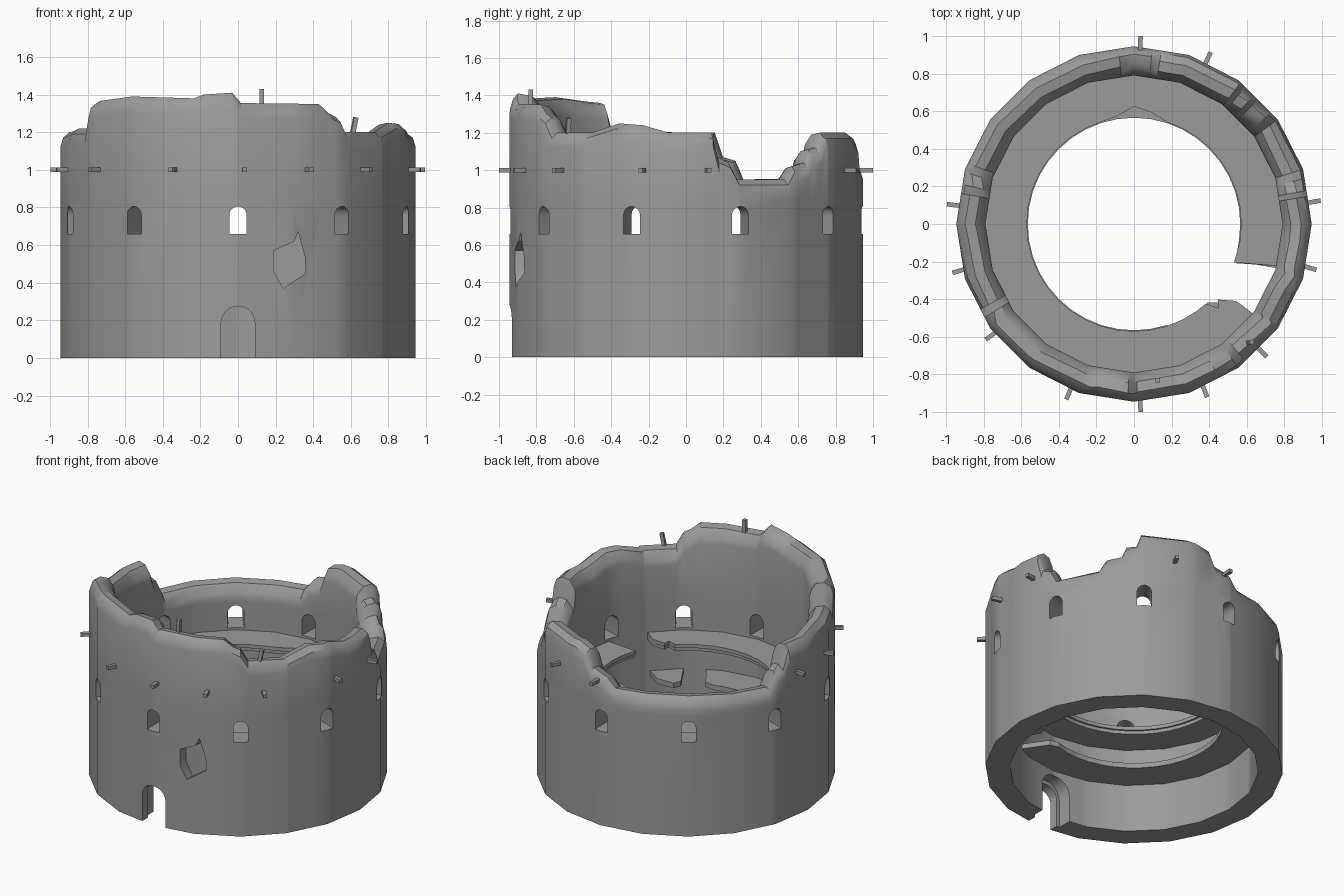
import bpy, bmesh, math, random
from math import sin, cos, pi, radians
from mathutils import Matrix, Vector

random.seed(4)
cube = bpy.data.objects.get("Cube")
if cube:
    bpy.data.objects.remove(cube)

stone = bpy.data.materials.new("grey_stone")
stone.use_nodes = True
colour = (0.33, 0.33, 0.33, 1)
stone.diffuse_color = colour
stone.node_tree.nodes["Principled BSDF"].inputs["Base Color"].default_value = colour

R_OUT, R_IN, SIDES = 0.945, 0.79, 20


def make(name, bm):
    bmesh.ops.recalc_face_normals(bm, faces=bm.faces[:])
    mesh = bpy.data.meshes.new(name)
    bm.to_mesh(mesh)
    bm.free()
    mesh.materials.append(stone)
    ob = bpy.data.objects.new(name, mesh)
    bpy.context.collection.objects.link(ob)
    return ob


def smooth(ob, angle=35):
    bpy.ops.object.select_all(action="DESELECT")
    ob.select_set(True)
    bpy.context.view_layer.objects.active = ob
    bpy.ops.object.shade_smooth_by_angle(angle=radians(angle))


def polar(r, deg, z):
    return Vector((r * cos(radians(deg)), r * sin(radians(deg)), z))


def on_polygon(r, deg):
    """Radius of a 20-sided ring at an angle."""
    step = 360 / SIDES
    return r * cos(pi / SIDES) / cos(radians(deg % step - step / 2))


def loft(bm, loops, closed):
    """Join equal cross-sections into a solid, as a ring or with end caps."""
    rows = [[bm.verts.new(p) for p in loop] for loop in loops]
    n = len(rows[0])
    pairs = list(zip(rows, rows[1:])) + ([(rows[-1], rows[0])] if closed else [])
    for a, b in pairs:
        for i in range(n):
            j = (i + 1) % n
            bm.faces.new((a[i], a[j], b[j], b[i]))
    if not closed:
        bm.faces.new(rows[0])
        bm.faces.new(rows[-1])


# Broken wall top: (angle, height), front at 270
crest = [(0, 1.2), (9, 1.2), (11, 1.07), (15, 1.04), (18, 0.95), (36, 0.95),
         (39, 1.02), (45, 1.04), (47, 1.11), (51, 1.12), (53, 1.2), (75, 1.2),
         (81, 1.17), (84, 1.06), (91, 1.03), (95, 0.96), (126, 0.96), (160, 0.95),
         (163, 1.05), (167, 1.07), (170, 1.2), (183, 1.2), (198, 1.22), (209, 1.22),
         (212, 1.36), (231, 1.39), (255, 1.38), (258, 1.4), (268, 1.41),
         (271, 1.355), (299, 1.35), (303, 1.3), (306, 1.28), (309, 1.2),
         (325, 1.2), (336, 1.25), (345, 1.24), (354, 1.2), (360, 1.2)]


def crest_height(deg):
    for (a, za), (b, zb) in zip(crest, crest[1:]):
        if a <= deg <= b:
            return za + (zb - za) * (deg - a) / (b - a)


angles = sorted({a % 360 for a, _ in crest} | set(range(0, 360, 360 // SIDES)))
loops = []
for a in angles:
    t = crest_height(a)
    w = random.uniform(-0.012, 0.012)
    section = [(R_OUT, 0), (R_OUT, 0.84), (R_OUT, t - 0.08), (R_OUT - 0.015, t - 0.03),
               (R_OUT - 0.05 + w, t), (R_IN + 0.05 + w, t - 0.01),
               (R_IN + 0.01, t - 0.06), (R_IN, t - 0.1), (R_IN, 0.84), (R_IN, 0)]
    loops.append([polar(on_polygon(r, a), a, z) for r, z in section])
bm = bmesh.new()
loft(bm, loops, True)
wall = make("round_wall", bm)


# Arched openings
def arch(half, z0, z1, steps=8):
    spring = z1 - half
    pts = [(-half, z0), (half, z0)]
    return pts + [(half * cos(pi * i / steps), spring + half * sin(pi * i / steps))
                  for i in range(steps + 1)]


def radial_prism(bm, deg, near, far):
    """Solid between two outlines given as (radius, outline)."""
    out = Vector((cos(radians(deg)), sin(radians(deg)), 0))
    side = Vector((-out.y, out.x, 0))
    loft(bm, [[out * r + side * u + Vector((0, 0, z)) for u, z in pts]
              for r, pts in (near, far)], False)


cutters = []
bm = bmesh.new()
for i in range(10):
    radial_prism(bm, i * 36 - 90, (0.7, arch(0.056, 0.655, 0.815)),
                 (1.1, arch(0.04, 0.66, 0.8)))
cutters.append(make("window_cutter", bm))

bm = bmesh.new()
radial_prism(bm, -90, (0.6, arch(0.09, -0.1, 0.275, 12)), (1.1, arch(0.09, -0.1, 0.275, 12)))
cutters.append(make("door_cutter", bm))
bm = bmesh.new()
radial_prism(bm, -90, (0.6, arch(0.112, -0.12, 0.3, 12)), (0.87, arch(0.112, -0.12, 0.3, 12)))
cutters.append(make("door_rebate_cutter", bm))

# Shallow patch of fallen masonry beside the door
patch = [(0.19, 0.57), (0.19, 0.46), (0.24, 0.37), (0.36, 0.45), (0.355, 0.54), (0.32, 0.67), (0.3, 0.62)]
bm = bmesh.new()
radial_prism(bm, -90, (0.845, patch), (1.1, patch))
cutters.append(make("patch_cutter", bm))

for c in cutters:
    c.hide_render = True
    mod = wall.modifiers.new(c.name, "BOOLEAN")
    mod.operation = "DIFFERENCE"
    mod.solver = "EXACT"
    mod.object = c
graph = bpy.context.evaluated_depsgraph_get()
cut_mesh = bpy.data.meshes.new_from_object(wall.evaluated_get(graph))
wall.modifiers.clear()
wall.data = cut_mesh
for c in cutters:
    bpy.data.objects.remove(c)
smooth(wall)


# Ruined ring floors, each a strip of (inner radius, inner angle, outer angle)
def floor_arc(name, strip, top, thick):
    bm = bmesh.new()
    loft(bm, [[polar(r, a, top - thick), polar(r, a, top),
               polar(0.815, b, top), polar(0.815, b, top - thick)]
              for r, a, b in strip], False)
    return make(name, bm)


def strip(r, start, end, chips={}):
    return [(chips.get(a, r), a, a) for a in range(start, end + 1, 9)]


chips = {81: 0.6, 90: 0.625, 99: 0.58}
upper = [(0.57, -21, -16)] + strip(0.57, -9, 306, chips)
upper += [(0.57, 312, 312), (0.63, 315, 316), (0.6, 318, 319), (0.68, 323, 323)]
floor_arc("upper_floor", upper, 0.64, 0.025)
floor_arc("upper_floor_base", [(r + 0.012, a, b) for r, a, b in upper], 0.616, 0.025)
lower = [(0.575, -20, -17)] + strip(0.565, -9, 288) + [(0.6, 293, 296)]
floor_arc("lower_floor", lower, 0.37, 0.035)
floor_arc("lower_floor_fragment", [(0.6, 308, 306), (0.57, 313, 314), (0.66, 321, 322)], 0.37, 0.035)


# Stubs of beams sticking out of the wall
def stub(name, centre, direction, length, width=0.024):
    bm = bmesh.new()
    turn = Vector(direction).to_track_quat("Z", "Y").to_matrix().to_4x4()
    scale = Matrix.Diagonal((width, width, length, 1))
    bmesh.ops.create_cube(bm, size=1, matrix=Matrix.Translation(centre) @ turn @ scale)
    make(name, bm)


for i, a in enumerate([88, 66, 7, -14, -45, -67, -88, -111, -142, -165, 174]):
    stub(f"beam_stub_{i + 1}", polar(0.945, a, 1.0), polar(1, a + random.uniform(-3, 3), 0), 0.11)
stub("top_stub_front", (0.125, -0.83, 1.37), (0, 0, 1), 0.12)
stub("top_stub_side", (0.615, -0.63, 1.22), (0.2, 0.05, 1), 0.12)
